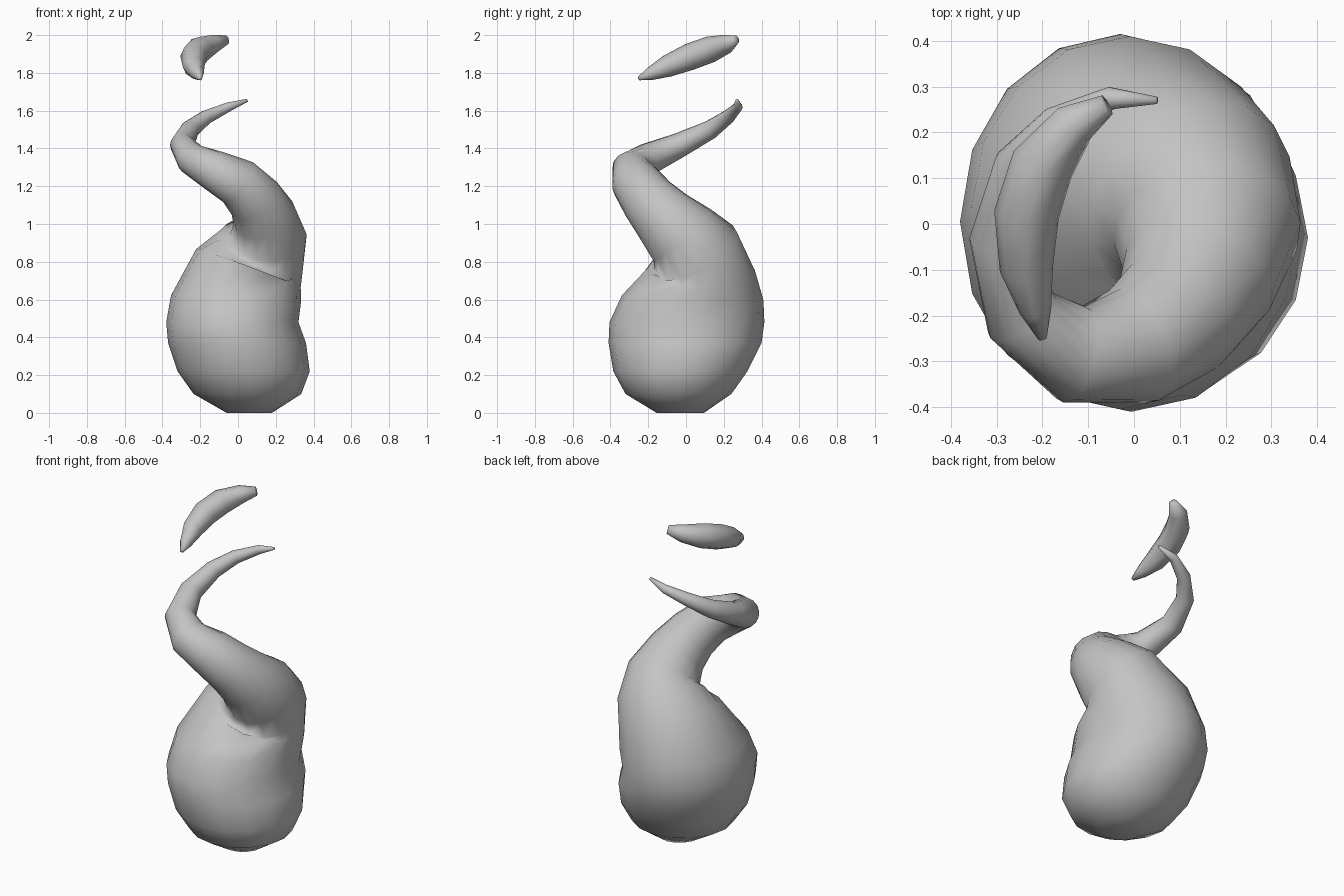
import bpy, bmesh, math
from mathutils import Vector

if "Cube" in bpy.data.objects:
    bpy.data.objects.remove(bpy.data.objects["Cube"])

wisp = bpy.data.materials.new("wisp grey")
wisp.diffuse_color = (0.55, 0.55, 0.55, 1)
wisp.use_nodes = True
wisp.node_tree.nodes["Principled BSDF"].inputs["Base Color"].default_value = wisp.diffuse_color
UP = Vector((0, 0, 1))


def tapered_tube(name, path, sides, tilt_from=-2.0, tilt_to=-1.0):
    """Loft rings along a path; each row is x, y, z, radius and optional second radius.
    Rings are level below tilt_from and square to the path above tilt_to."""
    pts = [Vector(p[:3]) for p in path]
    last = len(pts) - 1
    bm = bmesh.new()
    rings, side = [], Vector((1, 0, 0))
    for i, p in enumerate(pts):
        t = (pts[min(i + 1, last)] - pts[max(i - 1, 0)]).normalized()
        w = min(max((p.z - tilt_from) / (tilt_to - tilt_from), 0), 1)
        t = UP.lerp(t, w * w * (3 - 2 * w)).normalized()
        side = (side - t * side.dot(t)).normalized()
        other = t.cross(side)
        ru, rv = path[i][3], path[i][-1]
        ring = []
        for k in range(sides):
            a = 2 * math.pi * k / sides
            ring.append(bm.verts.new(p + ru * math.cos(a) * side + rv * math.sin(a) * other))
        rings.append(ring)
    for a, b in zip(rings, rings[1:]):
        for k in range(sides):
            n = (k + 1) % sides
            bm.faces.new((a[k], a[n], b[n], b[k]))
    bm.faces.new(rings[0][::-1])
    bm.faces.new(rings[-1])
    bmesh.ops.recalc_face_normals(bm, faces=bm.faces)
    for f in bm.faces:
        f.smooth = True
    mesh = bpy.data.meshes.new(name)
    bm.to_mesh(mesh)
    bm.free()
    mesh.materials.append(wisp)
    obj = bpy.data.objects.new(name, mesh)
    bpy.context.collection.objects.link(obj)


# Round body that leans back, then winds forward and around into a thin tail
tapered_tube("wisp_body", [
    (0.06, -0.03, 0.00, 0.12, 0.125),
    (0.05, -0.04, 0.10, 0.285, 0.28),
    (0.03, -0.03, 0.22, 0.35, 0.355),
    (-0.005, -0.005, 0.37, 0.365, 0.405),
    (-0.03, 0.005, 0.48, 0.35, 0.41),
    (-0.01, 0.035, 0.61, 0.345, 0.375),
    (0.055, 0.085, 0.765, 0.295, 0.28),
    (0.125, 0.05, 0.855, 0.245),
    (0.16, -0.02, 0.94, 0.205),
    (0.14, -0.12, 1.04, 0.17),
    (0.09, -0.20, 1.13, 0.148),
    (0.00, -0.265, 1.222, 0.132),
    (-0.13, -0.285, 1.285, 0.108),
    (-0.245, -0.20, 1.345, 0.085),
    (-0.295, -0.03, 1.42, 0.065),
    (-0.255, 0.13, 1.50, 0.05),
    (-0.17, 0.22, 1.565, 0.038),
    (-0.05, 0.275, 1.62, 0.025),
    (0.05, 0.27, 1.655, 0.008),
], 16, 0.53, 0.90)

# Loose curved fleck floating above the tail
tapered_tube("floating_fleck", [
    (-0.20, -0.25, 1.77, 0.01),
    (-0.215, -0.19, 1.795, 0.035),
    (-0.235, -0.10, 1.835, 0.058),
    (-0.235, 0.02, 1.885, 0.071),
    (-0.20, 0.13, 1.925, 0.07),
    (-0.13, 0.22, 1.955, 0.05),
    (-0.06, 0.26, 1.975, 0.025),
], 8)
